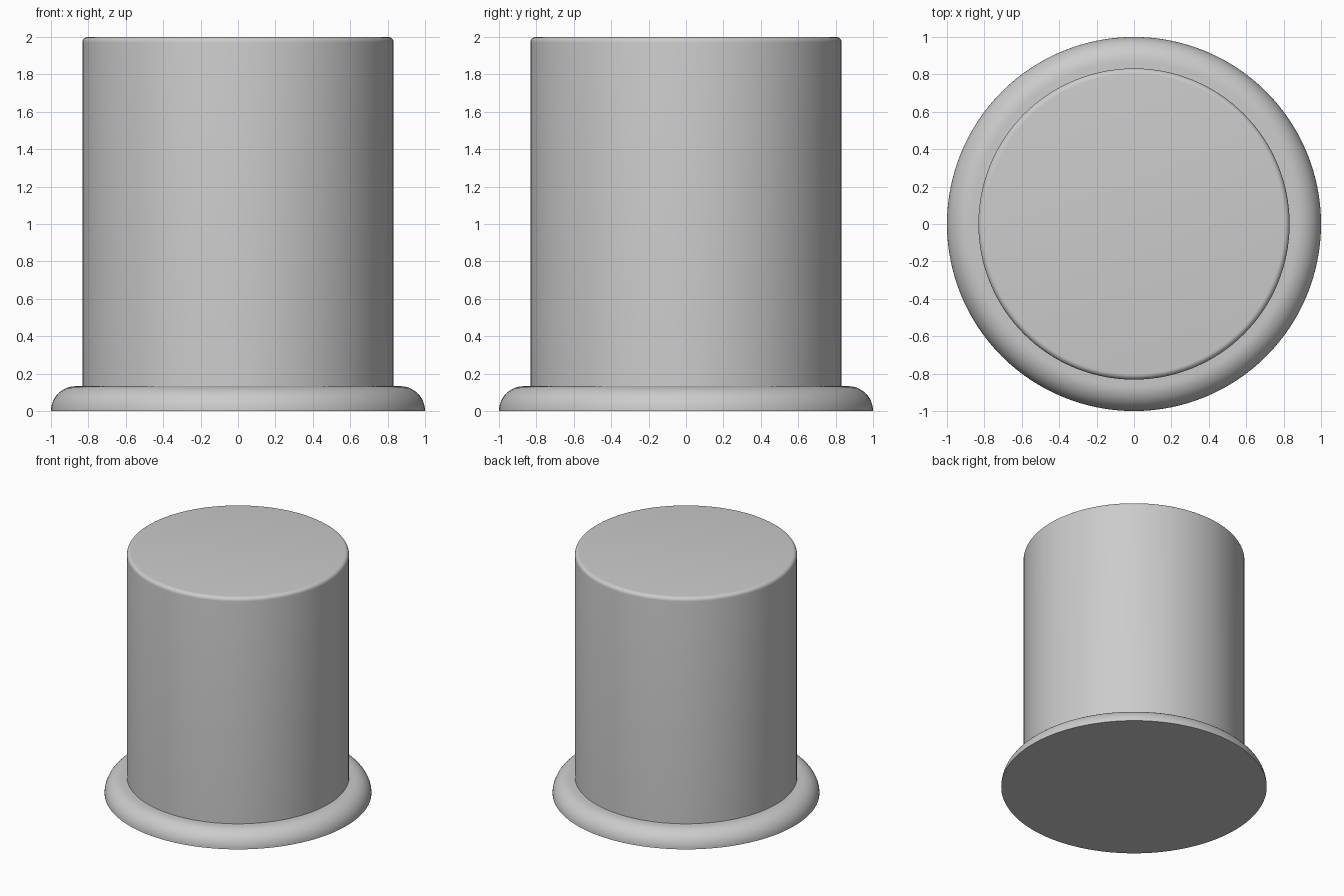
import bpy
import bmesh
from math import cos, sin, pi, radians

cube = bpy.data.objects.get("Cube")
if cube:
    bpy.data.objects.remove(cube, do_unlink=True)

SEGMENTS = 128

grey = bpy.data.materials.new("light grey")
grey.use_nodes = True
colour = (0.6, 0.6, 0.6, 1)
grey.diffuse_color = colour
grey.node_tree.nodes["Principled BSDF"].inputs["Base Color"].default_value = colour


def rounded_disc(name, radius, bottom, top, fillet, steps):
    """Closed round solid whose upper rim is rounded by a quarter circle."""
    arc = [(radius - fillet + fillet * cos(a), top - fillet + fillet * sin(a))
           for a in (pi / 2 * i / steps for i in range(steps + 1))]
    profile = [(radius, bottom)] + arc if top - fillet > bottom else arc
    bm = bmesh.new()
    rings = [[bm.verts.new((r * cos(t), r * sin(t), z))
              for t in (2 * pi * s / SEGMENTS for s in range(SEGMENTS))]
             for r, z in profile]
    for low, high in zip(rings, rings[1:]):
        for s in range(SEGMENTS):
            n = (s + 1) % SEGMENTS
            bm.faces.new((low[s], low[n], high[n], high[s]))
    bm.faces.new(rings[0][::-1])
    bm.faces.new(rings[-1])
    mesh = bpy.data.meshes.new(name)
    bm.to_mesh(mesh)
    bm.free()
    mesh.materials.append(grey)
    obj = bpy.data.objects.new(name, mesh)
    bpy.context.collection.objects.link(obj)
    bpy.ops.object.select_all(action="DESELECT")
    obj.select_set(True)
    bpy.context.view_layer.objects.active = obj
    bpy.ops.object.shade_smooth_by_angle(angle=radians(35))
    return obj


# Wide foot with a fully rounded edge
rounded_disc("base_flange", 1.0, 0.0, 0.133, 0.133, 12)
# Tall column with a small rounded top rim, seated in the foot
rounded_disc("cylinder_body", 0.832, 0.06, 2.0, 0.03, 6)
